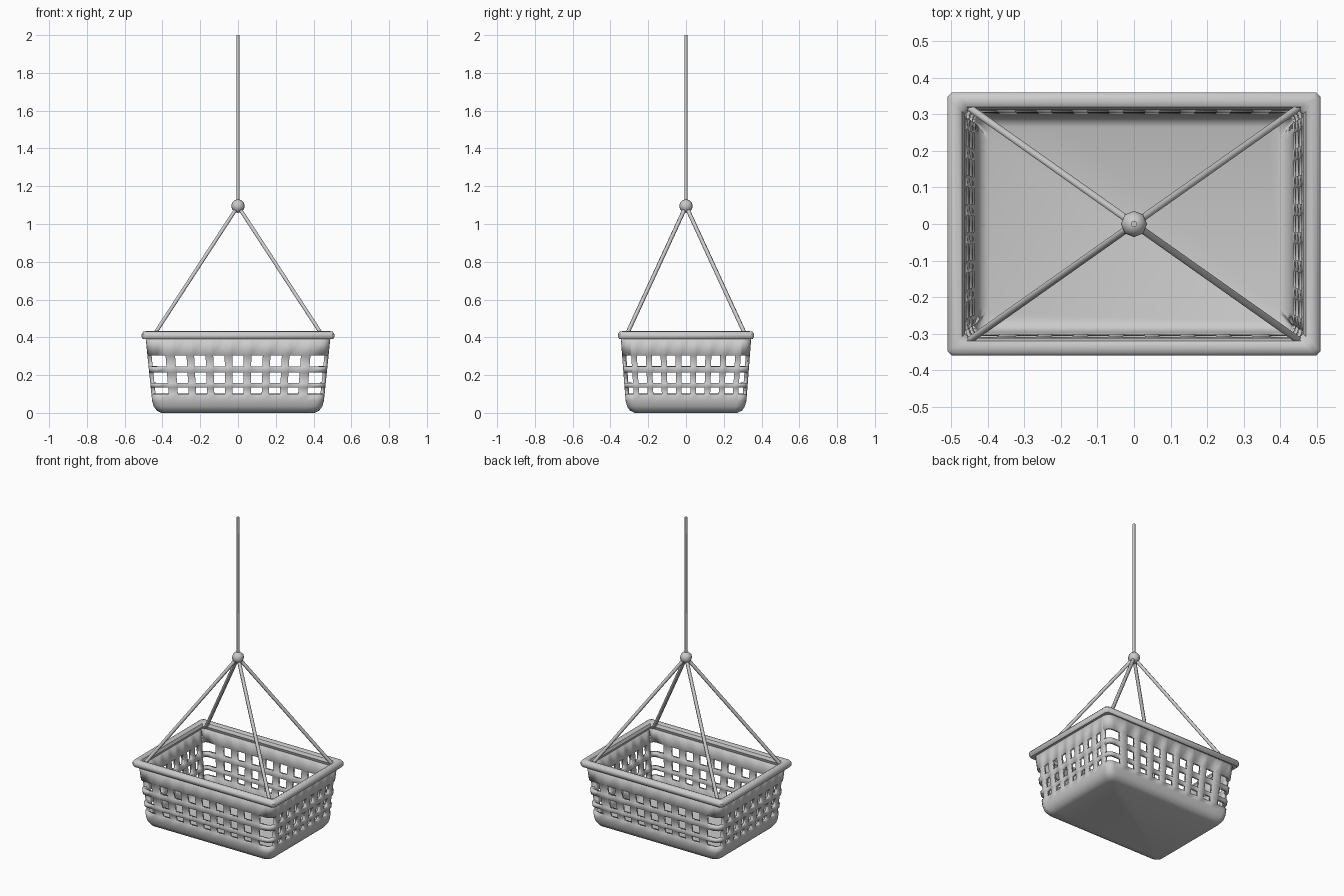
import bpy, math
from mathutils import Vector

if "Cube" in bpy.data.objects:
    bpy.data.objects.remove(bpy.data.objects["Cube"])


def make(name, verts, faces, angle=40):
    me = bpy.data.meshes.new(name)
    me.from_pydata(verts, [], faces)
    ob = bpy.data.objects.new(name, me)
    bpy.context.collection.objects.link(ob)
    bpy.ops.object.select_all(action='DESELECT')
    ob.select_set(True)
    bpy.context.view_layer.objects.active = ob
    bpy.ops.object.shade_smooth_by_angle(angle=math.radians(angle))
    return ob


# Basket outline: each side alternates strut / hole, corners are one wide hole
HX, HY, R, ARC = 0.475, 0.33, 0.045, 4


def edges(step, half, end):
    e = [-end]
    for k in range(-3, 4):
        e += [k * step - half, k * step + half]
    return e + [end]


def outline():
    ex, ey = edges(0.1, 0.03, 0.38), edges(0.077, 0.023, 0.283)
    pts, hole = [], []
    for side in range(4):
        e, a, b = (ex, HX, HY) if side % 2 == 0 else (ey, HY, HX)
        local = [(t, -b) for t in e]
        hole += [i % 2 == 1 for i in range(len(e) - 1)]
        for k in range(ARC + 1):
            t = math.pi / 2 * k / ARC
            local.append((a - R + R * math.sin(t), -b + R - R * math.cos(t)))
        hole += [True] * (ARC + 2)
        c, s = [(1, 0), (0, 1), (-1, 0), (0, -1)][side]
        pts += [(x * c - y * s, x * s + y * c) for x, y in local]
    return pts, hole


# Basket body: tapered wall levels (half x, half y, z) over a rounded base
levels = [(.405, .27, 0), (.43, .297, .012), (.447, .312, .035), (.455, .32, .065)]
for z in (.10, .135, .157, .215, .245, .305, .405):
    f = (z - .065) / .34
    levels.append((.455 + .035 * f, .32 + .026 * f, z))
pts, hole = outline()
n = len(pts)
verts = [(x * hx / HX, y * hy / HY, z) for hx, hy, z in levels for x, y in pts]
faces = [tuple(reversed(range(n)))]
for j in range(len(levels) - 1):
    for i in range(n):
        if j in (4, 6, 8) and hole[i]:
            continue
        k = (i + 1) % n
        faces.append((j * n + i, j * n + k, j * n + n + k, j * n + n + i))
basket = make("basket_body", verts, faces)
sol = basket.modifiers.new("wall_thickness", 'SOLIDIFY')
sol.thickness = 0.022
sol.offset = -1

# Rolled rim with slightly clipped corners
profile = [(.503, .390), (.510, .402), (.510, .418), (.502, .430),
           (.485, .433), (.470, .426), (.462, .408), (.468, .390)]
rv, rf, m = [], [], len(profile)
for h, z in profile:
    x, y, c = h, h - .15, .012
    rv += [(-x + c, -y, z), (x - c, -y, z), (x, -y + c, z), (x, y - c, z),
           (x - c, y, z), (-x + c, y, z), (-x, y - c, z), (-x, -y + c, z)]
for j in range(m):
    for i in range(8):
        k, q = (i + 1) % 8, (j + 1) % m
        rf.append((j * 8 + i, j * 8 + k, q * 8 + k, q * 8 + i))
make("rim", rv, rf)


# Ropes
def rope(name, a, b, r, sides=6):
    a, b = Vector(a), Vector(b)
    bpy.ops.mesh.primitive_cylinder_add(vertices=sides, radius=r, depth=(b - a).length,
                                        location=(a + b) / 2)
    ob = bpy.context.object
    ob.name = name
    ob.rotation_euler = (b - a).to_track_quat('Z', 'Y').to_euler()
    bpy.ops.object.shade_smooth_by_angle(angle=math.radians(65))


rope("main_rope", (0, 0, 1.09), (0, 0, 2), 0.009)
for sx, nx in ((-1, "left"), (1, "right")):
    for sy, ny in ((-1, "front"), (1, "back")):
        rope(f"{ny}_{nx}_rope", (sx * .45, sy * .318, .405), (0, 0, 1.095), 0.011)

# Knot
bpy.ops.mesh.primitive_uv_sphere_add(segments=8, ring_count=6, radius=0.036,
                                     location=(0, 0, 1.095))
bpy.context.object.name = "knot"
bpy.ops.object.shade_smooth_by_angle(angle=math.radians(60))
